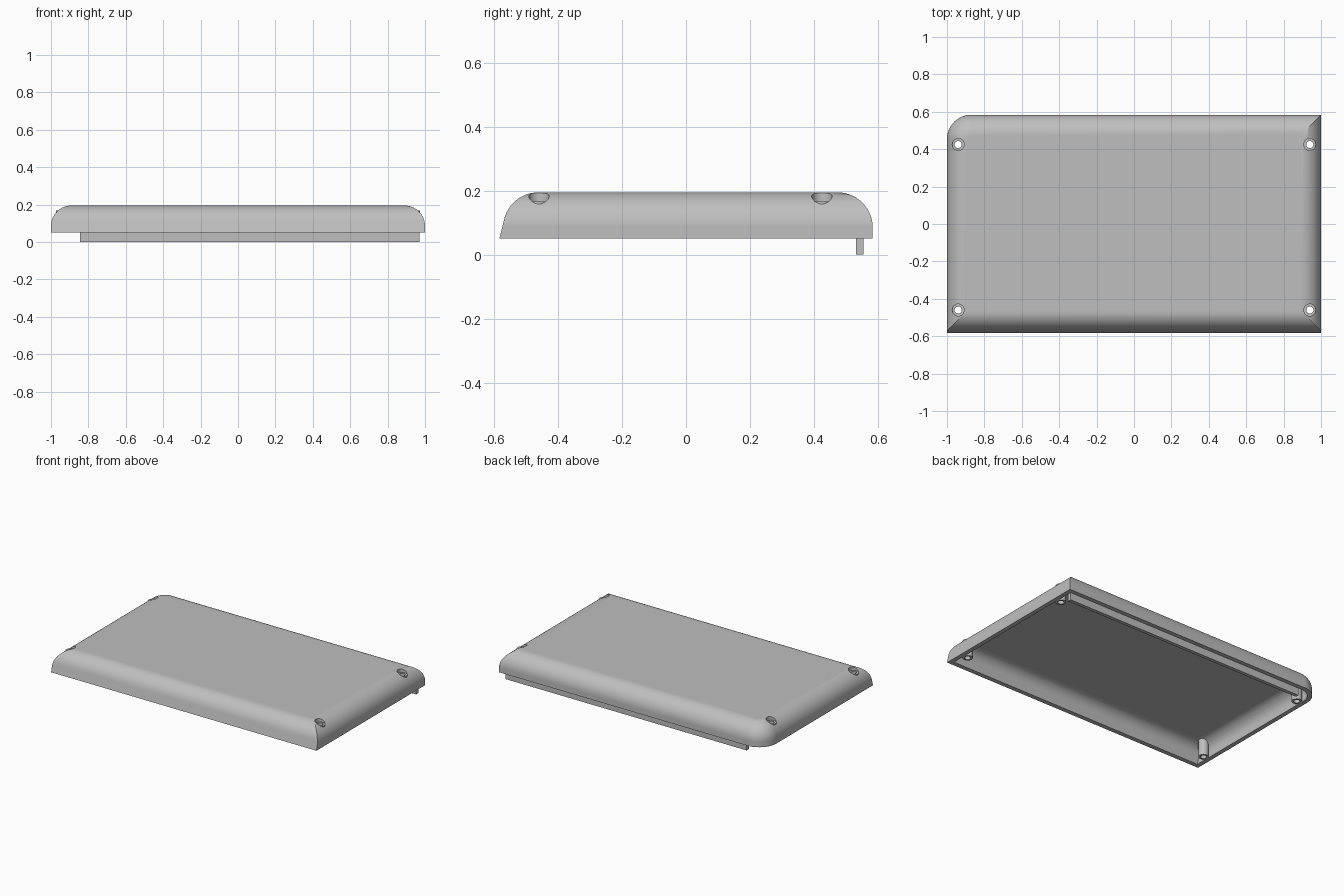
import bpy, bmesh
from math import sin, cos, pi, sqrt

cube = bpy.data.objects.get("Cube")
if cube:
    bpy.data.objects.remove(cube, do_unlink=True)

# Main sizes
HX, HY = 1.0, 0.584            # half width, half depth
RIM, TOP = 0.05, 0.195         # heights of rim and top
R, WALL = 0.11, 0.03           # edge rounding and wall thickness
CORNER = 0.13                  # radius of the one rounded corner
LEAN = 0.25                    # slope of the front wall
MID = TOP - R                  # height where the rounding starts
SCREWS = [(x, y) for x in (-0.94, 0.94) for y in (-0.46, 0.425)]

grey = bpy.data.materials.new("light grey plastic")
grey.use_nodes = True
colour = (0.52, 0.52, 0.52, 1)
grey.diffuse_color = colour
grey.node_tree.nodes["Principled BSDF"].inputs["Base Color"].default_value = colour


def make_object(name, bm):
    bmesh.ops.recalc_face_normals(bm, faces=bm.faces)
    mesh = bpy.data.meshes.new(name)
    bm.to_mesh(mesh)
    bm.free()
    mesh.materials.append(grey)
    obj = bpy.data.objects.new(name, mesh)
    bpy.context.collection.objects.link(obj)
    return obj


def activate(obj):
    bpy.ops.object.select_all(action='DESELECT')
    obj.select_set(True)
    bpy.context.view_layer.objects.active = obj


def smooth(obj):
    activate(obj)
    bpy.ops.object.shade_smooth_by_angle(angle=pi / 6)


def ring(bm, z, side, front):
    """Outline at one height: three mitred corners and one rounded."""
    pts = [(-HX + side, -HY + front), (HX - side, -HY + front), (HX - side, HY - side)]
    for i in range(13):
        a = pi / 2 + pi / 2 * i / 12
        r = CORNER - side
        pts.append((-HX + CORNER + r * cos(a), HY - CORNER + r * sin(a)))
    return [bm.verts.new((x, y, z)) for x, y in pts]


def bridge(bm, a, b):
    for i in range(len(a)):
        j = (i + 1) % len(a)
        bm.faces.new((a[i], a[j], b[j], b[i]))


def skin(bm, offset):
    """Wall rings and cap, moved inward by the offset."""
    r = R - offset
    tilt = sqrt(1 + LEAN ** 2)
    front_centre = LEAN * (MID - RIM) + R * tilt
    bend = MID + r * LEAN / tilt
    heights = [RIM] + [MID + r * sin(pi / 2 * i / 14) for i in range(15)]
    rings = []
    for z in heights:
        arc = sqrt(max(r * r - max(z - MID, 0) ** 2, 0))
        front = LEAN * (z - RIM) + offset * tilt if z < bend else front_centre - arc
        rings.append(ring(bm, z, R - arc, front))
    for a, b in zip(rings, rings[1:]):
        bridge(bm, a, b)
    bm.faces.new(rings[-1])
    return rings[0]


# Hollow cover with a flat rim
bm = bmesh.new()
bridge(bm, skin(bm, 0), skin(bm, WALL))
cover = make_object("cover_shell", bm)

# Recesses for the screws, cut through the rounded edges
BOSS, HOLE, SEAT = 0.032, 0.019, 0.167
bm = bmesh.new()
for x, y in SCREWS:
    new = bmesh.ops.create_cone(bm, cap_ends=True, segments=32, radius1=BOSS,
                                radius2=BOSS, depth=0.2)
    bmesh.ops.translate(bm, verts=new["verts"], vec=(x, y, 0.22))
cutter = make_object("recess_cutter", bm)
cutter.hide_render = True
activate(cover)
cut = cover.modifiers.new("recesses", 'BOOLEAN')
cut.operation = 'DIFFERENCE'
cut.solver = 'EXACT'
cut.object = cutter
bpy.ops.object.modifier_apply(modifier=cut.name)
bpy.data.objects.remove(cutter, do_unlink=True)
smooth(cover)
weighted = cover.modifiers.new("flat caps", 'WEIGHTED_NORMAL')
weighted.keep_sharp = True

# Hollow screw posts in the corners
for n, (x, y) in enumerate(SCREWS):
    bm = bmesh.new()
    loops = []
    for r, z in ((BOSS, RIM), (BOSS, SEAT), (HOLE, SEAT), (HOLE, RIM)):
        loops.append([bm.verts.new((x + r * cos(2 * pi * i / 32),
                                    y + r * sin(2 * pi * i / 32), z)) for i in range(32)])
    for i in range(4):
        bridge(bm, loops[i], loops[(i + 1) % 4])
    smooth(make_object("screw_post_%d" % (n + 1), bm))

# Locating lip hanging below the back wall
bm = bmesh.new()
bmesh.ops.create_cube(bm, size=1)
x0, x1, y0, y1, z1 = -0.845, 0.97, 0.531, 0.555, 0.09
for v in bm.verts:
    v.co = (x1 if v.co.x > 0 else x0, y1 if v.co.y > 0 else y0, z1 if v.co.z > 0 else 0)
make_object("back_lip", bm)
